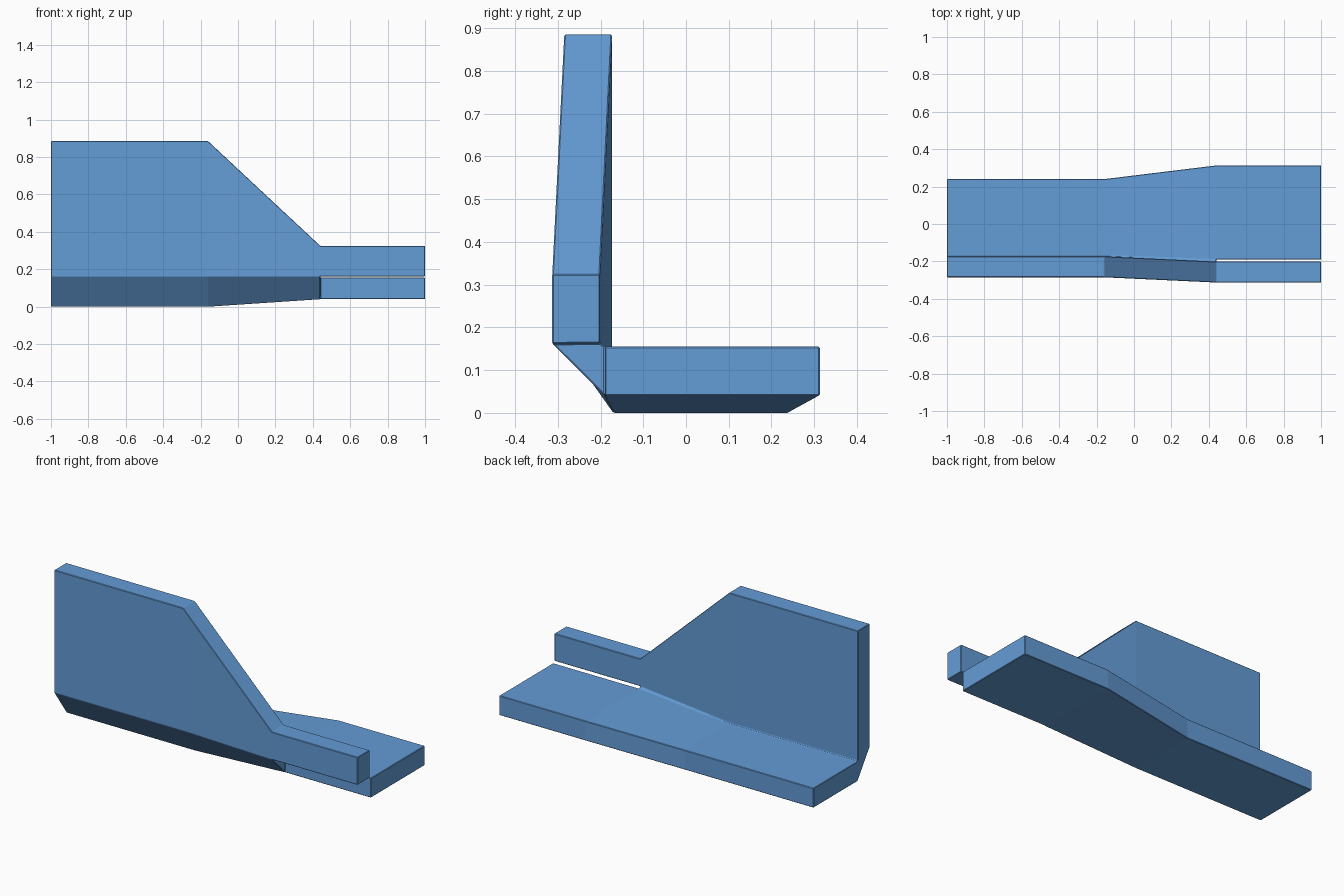
import bpy, bmesh

if "Cube" in bpy.data.objects:
    bpy.data.objects.remove(bpy.data.objects["Cube"])

# Eight-point L section (y, z): wall outer top/bottom, base bottom inner/outer,
# base top outer/inner, wall inner bottom/top
TALL = [(-0.285, 0.885), (-0.285, 0.162), (-0.17, 0.0), (0.24, 0.0),
        (0.24, 0.115), (-0.168, 0.115), (-0.173, 0.12), (-0.173, 0.885)]
SPLIT = [(-0.313, 0.325), (-0.313, 0.162), (-0.19, 0.04), (0.313, 0.04),
         (0.313, 0.155), (-0.19, 0.155), (-0.201, 0.163), (-0.201, 0.325)]
WALL, BASE, WEB = (0, 1, 6, 7), (2, 3, 4, 5), (1, 2, 5, 6)

bm = bmesh.new()


def section(x, points):
    return [bm.verts.new((x, y, z)) for y, z in points]


def bridge(a, b, loop):
    for i, j in zip(loop, loop[1:] + loop[:1]):
        bm.faces.new((a[i], a[j], b[j], b[i]))


# Joined bracket: tall straight length, then the taper
start, bend, fork, end = (section(x, p) for x, p in
                          ((-1, TALL), (-0.16, TALL), (0.44, SPLIT), (1, SPLIT)))
bridge(start, bend, tuple(range(8)))
bridge(bend, fork, tuple(range(8)))
for loop in (WALL, BASE, WEB):
    bm.faces.new([start[i] for i in loop])

# Two separate prongs past the fork, and the exposed web between them
for loop in (WALL, BASE):
    bridge(fork, end, loop)
    bm.faces.new([end[i] for i in loop])
bm.faces.new([fork[i] for i in WEB])

bmesh.ops.recalc_face_normals(bm, faces=bm.faces)
mesh = bpy.data.meshes.new("angle_bracket")
bm.to_mesh(mesh)
bm.free()
bracket = bpy.data.objects.new("angle_bracket", mesh)
bpy.context.collection.objects.link(bracket)

# Blue paint
blue = bpy.data.materials.new("blue_paint")
blue.diffuse_color = (0.127, 0.334, 0.675, 1)
blue.use_nodes = True
blue.node_tree.nodes["Principled BSDF"].inputs["Base Color"].default_value = blue.diffuse_color
mesh.materials.append(blue)

# Fine edge chamfer
bevel = bracket.modifiers.new("edge_chamfer", 'BEVEL')
bevel.width = 0.003
bevel.segments = 1
bevel.limit_method = 'ANGLE'
bevel.angle_limit = 0.6
